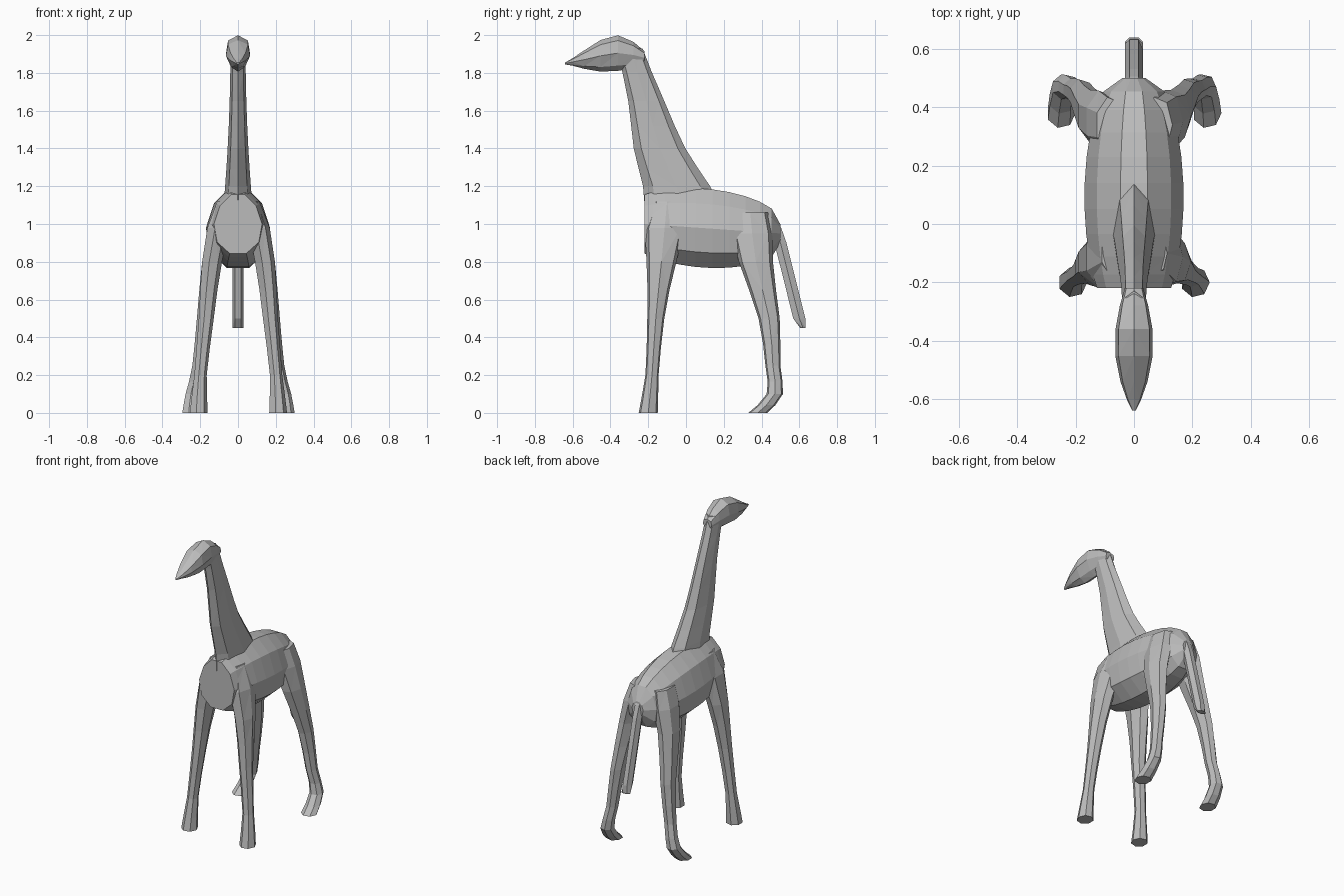
import bpy, bmesh, math, random
from mathutils import Vector

random.seed(4)
cube = bpy.data.objects.get("Cube")
if cube:
    bpy.data.objects.remove(cube, do_unlink=True)

grey = bpy.data.materials.new("plain grey")
grey.use_nodes = True
colour = (0.5, 0.5, 0.5, 1)
grey.diffuse_color = colour
grey.node_tree.nodes["Principled BSDF"].inputs["Base Color"].default_value = colour


def smooth_path(points, steps):
    """Return points on a smooth curve through the given ones."""
    keys = [Vector(p) for p in points]
    keys = [keys[0]] + keys + [keys[-1]]
    result = []
    for before, start, end, after in zip(keys, keys[1:], keys[2:], keys[3:]):
        leave, arrive = (end - before) / 2, (after - start) / 2
        for step in range(steps):
            t = step / steps
            ease = t * t * (3 - 2 * t)
            result.append(start.lerp(end, ease)
                          + leave * t * (1 - t) ** 2
                          - arrive * t * t * (1 - t))
    return result + [keys[-1]]


def loft(name, points, size, upright=False, sides=8, steps=2, taper=0.0):
    """Skin rings along a path; size gives each ring's half width and half depth.
    Upright rings face along the body, the others lie level."""
    bm = bmesh.new()
    across = Vector((1, 0, 0))
    deep = Vector((0, 0, 1)) if upright else Vector((0, 1, 0))
    rings = []
    for centre in smooth_path(points, steps):
        width, depth = size(centre)
        ring = []
        for i in range(sides):
            angle = math.tau * i / sides
            reach = math.sin(angle)
            side_step = across * width * math.cos(angle) * (1 + taper * reach)
            ring.append(bm.verts.new(centre + side_step + deep * depth * reach))
        rings.append(ring)
    for lower, upper in zip(rings, rings[1:]):
        for i in range(sides):
            j = (i + 1) % sides
            a, b, c, d = lower[i], lower[j], upper[j], upper[i]
            # Split the skin into irregular flat facets
            if random.random() < 0.5:
                a, b, c, d = b, c, d, a
            bm.faces.new((a, b, c))
            bm.faces.new((a, c, d))
    bm.faces.new(rings[0])
    bm.faces.new(rings[-1])
    bmesh.ops.recalc_face_normals(bm, faces=bm.faces)
    mesh = bpy.data.meshes.new(name)
    bm.to_mesh(mesh)
    bm.free()
    mesh.materials.append(grey)
    obj = bpy.data.objects.new(name, mesh)
    bpy.context.collection.objects.link(obj)


# Barrel of the body: broad flat chest, falling away to the rump
chest, rump = Vector((0, -0.22, 1)), Vector((0, 0.5, 0.95))


def body_size(centre):
    t = (centre.y - chest.y) / (rump.y - chest.y)
    bulge = max(0, math.sin(math.pi * (0.12 + 0.88 * t))) ** 0.4
    return 0.04 + 0.13 * bulge, 0.05 + 0.17 * bulge


loft("body", [chest, rump], body_size, upright=True, sides=10, steps=10, taper=-0.12)

# Neck: deep at the shoulders, slim below the head
neck_base, neck_top = Vector((0, -0.01, 1.06)), Vector((0, -0.3, 1.93))


def neck_size(centre):
    below = max(0, (neck_top.z - centre.z) / (neck_top.z - neck_base.z))
    return 0.04 + 0.04 * below ** 2, 0.07 + 0.14 * below ** 1.5


loft("neck", [neck_base, (0, -0.05, 1.2), (0, -0.14, 1.4), (0, -0.21, 1.65), neck_top],
     neck_size)

# Wedge head: deepest at the brow, narrowing to a pointed muzzle
nape, muzzle = Vector((0, -0.22, 1.88)), Vector((0, -0.64, 1.85))


def head_size(centre):
    t = max(0, (centre.y - muzzle.y) / (nape.y - muzzle.y))
    return (0.006 + 0.06 * math.sin(2.7 * t ** 0.9),
            0.005 + 0.09 * math.sin(2.8 * t ** 1.2))


loft("head", [nape, (0, -0.36, 1.905), (0, -0.54, 1.87), muzzle],
     head_size, upright=True, taper=0.25)


# Flat hanging tail, cut at a slant
def tail_size(centre):
    return 0.03, 0.037 - 0.4 * max(0, 0.5 - centre.z)


loft("tail", [(0, 0.46, 1), (0, 0.5, 0.9), (0, 0.6, 0.5), (0, 0.625, 0.45)],
     tail_size, sides=6)


# Paired legs: flared at the hoof, thick at the top and rounded into the body
def leg_size(centre, power):
    height = centre.z
    flare = max(0, 0.2 - height) / 12
    rounding = math.sqrt(1 - (max(0, height - 0.85) / 0.3) ** 2)
    return ((0.033 + 0.035 * height ** 2 + flare) * rounding,
            (0.035 + 0.09 * height ** power + flare) * rounding)


legs = {
    "front": (3, [(0.21, -0.2, 0), (0.2, -0.18, 0.2), (0.17, -0.16, 0.5),
                  (0.14, -0.13, 0.8), (0.08, -0.1, 1.12)]),
    "hind": (2, [(0.25, 0.38, 0), (0.24, 0.47, 0.1), (0.21, 0.46, 0.25),
                 (0.18, 0.44, 0.5), (0.14, 0.37, 0.8), (0.08, 0.34, 1.06)]),
}
for end, (power, points) in legs.items():
    for label, side in (("left", 1), ("right", -1)):
        path = [(x * side, y, z) for x, y, z in points]
        loft(f"{label}_{end}_leg", path, lambda c, p=power: leg_size(c, p), sides=7)
